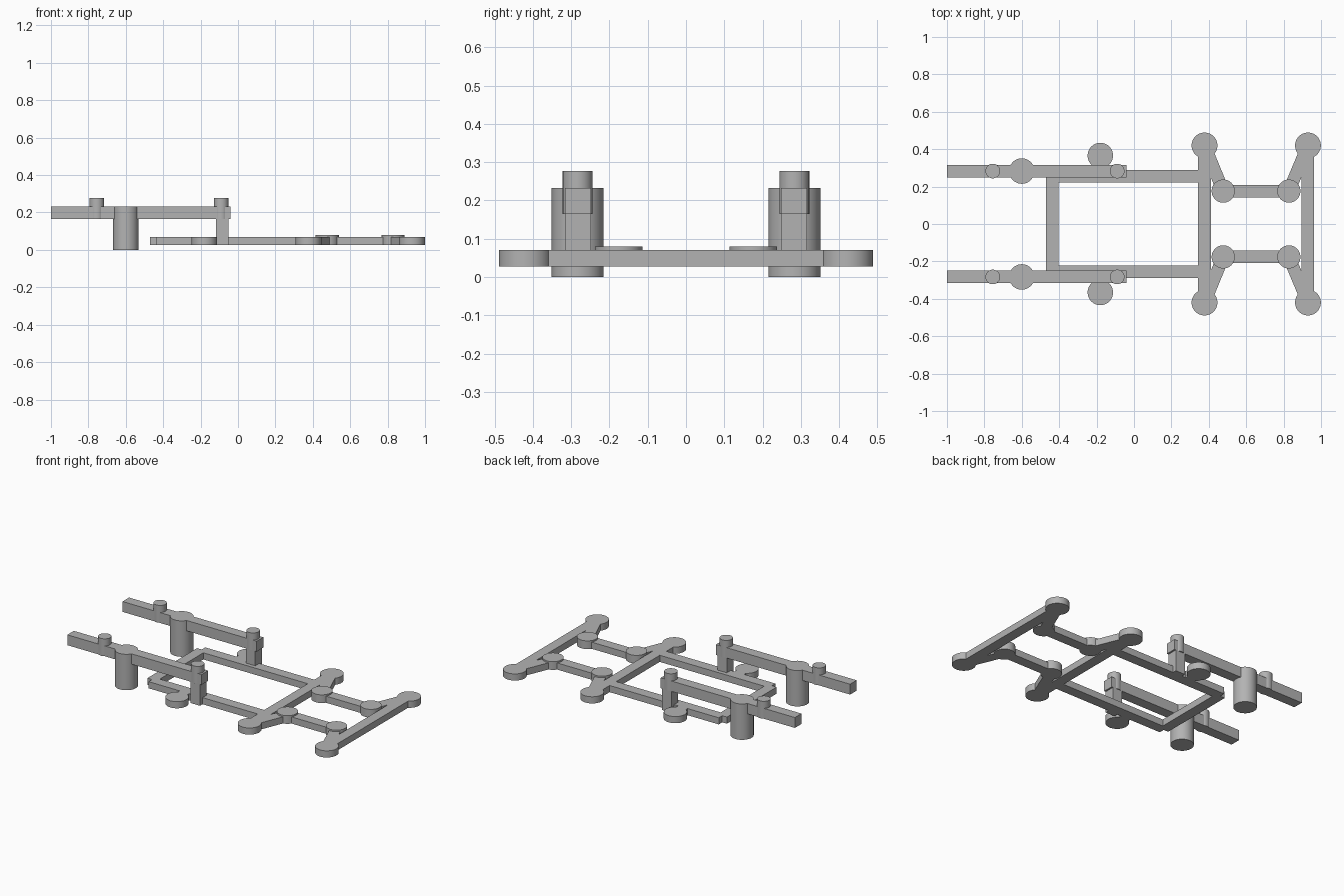
import bpy
from math import atan2, hypot
from mathutils import Vector

cube = bpy.data.objects.get("Cube")
if cube:
    bpy.data.objects.remove(cube, do_unlink=True)

grey = bpy.data.materials.new("plain_grey")
grey.use_nodes = True
colour = (0.45, 0.45, 0.45, 1)
grey.diffuse_color = colour
grey.node_tree.nodes["Principled BSDF"].inputs["Base Color"].default_value = colour

WIDTH = 0.067           # width of every bar
LOW = (0.027, 0.07)     # bottom and top of the lower frame
HIGH = (0.165, 0.232)   # bottom and top of the upper arms


def finish(name):
    ob = bpy.context.object
    ob.name = ob.data.name = name
    ob.data.materials.append(grey)
    return ob


def bar(name, start, end, span, width=WIDTH):
    """Flat bar whose centre line runs from start to end in plan."""
    a, b = Vector(start), Vector(end)
    mid, d = (a + b) / 2, b - a
    bpy.ops.mesh.primitive_cube_add(
        size=1, location=(mid.x, mid.y, sum(span) / 2), rotation=(0, 0, atan2(d.y, d.x)))
    bpy.context.object.scale = (hypot(d.x, d.y), width, span[1] - span[0])
    return finish(name)


def disc(name, centre, radius, span):
    """Upright round part."""
    bpy.ops.mesh.primitive_cylinder_add(
        vertices=48, radius=radius, depth=span[1] - span[0],
        location=(centre[0], centre[1], sum(span) / 2))
    ob = finish(name)
    bpy.ops.object.shade_smooth_by_angle()
    return ob


# Crossing members of the lower frame
bar("rear_crossbar", (-0.437, -0.254), (-0.437, 0.254), LOW)
bar("middle_crossbar", (0.377, -0.418), (0.377, 0.418), LOW)
bar("end_crossbar", (0.93, -0.418), (0.93, 0.418), LOW)

for side, s in (("left", 1), ("right", -1)):
    def at(x, y):
        return (x, s * y)

    # Lower frame rails and side pads
    bar(side + "_rail", at(-0.437, 0.256), at(0.377, 0.256), LOW)
    bar(side + "_pad_link", at(-0.18, 0.256), at(-0.18, 0.366), LOW)
    disc(side + "_side_pad", at(-0.18, 0.366), 0.068, LOW)

    # Crossbar end pads, diagonal links and raised pads
    for place, x_outer, x_inner in (("middle", 0.377, 0.477), ("end", 0.93, 0.828)):
        disc(f"{side}_{place}_pad", at(x_outer, 0.42), 0.069, LOW)
        bar(f"{side}_{place}_diagonal", at(x_outer, 0.42), at(x_inner, 0.176), LOW)
        disc(f"{side}_{place}_raised_pad", at(x_inner, 0.176), 0.062, (LOW[0], 0.08))
    bar(side + "_connecting_bar", at(0.477, 0.176), at(0.828, 0.176), LOW)

    # Upper arm with its foot, post and pins
    bar(side + "_upper_arm", at(-1, 0.282), at(-0.04, 0.282), HIGH)
    disc(side + "_foot", at(-0.6, 0.283), 0.068, (0, HIGH[1]))
    bar(side + "_post", at(-0.118, 0.282), at(-0.051, 0.282), (LOW[0], HIGH[1]))
    for place, x in (("outer", -0.755), ("inner", -0.09)):
        disc(f"{side}_{place}_pin", at(x, 0.283), 0.039, (HIGH[0], 0.277))
